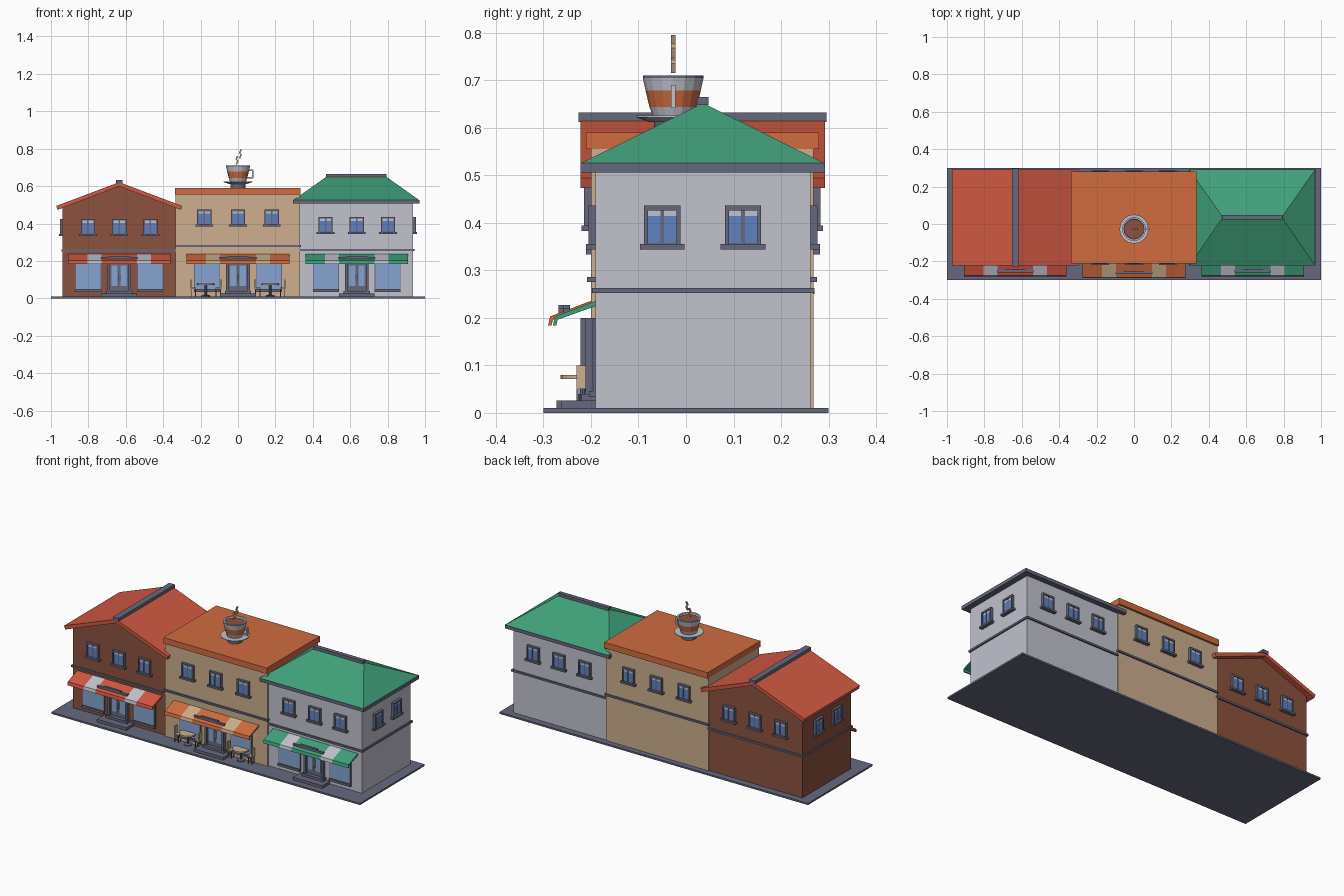
import bpy, bmesh, math
from mathutils import Matrix, Vector

if "Cube" in bpy.data.objects:
    bpy.data.objects.remove(bpy.data.objects["Cube"])

MATS = {}
def colour(name, r, g, b):
    m = bpy.data.materials.new(name)
    m.use_nodes = True
    c = [((v / 255 + 0.055) / 1.055) ** 2.4 for v in (r, g, b)] + [1]
    m.diffuse_color = c
    m.node_tree.nodes["Principled BSDF"].inputs["Base Color"].default_value = c
    MATS[name] = m

colour("roof red", 208, 88, 66)
colour("brick brown", 140, 82, 62)
colour("sand", 205, 175, 142)
colour("orange", 208, 108, 62)
colour("pale grey", 194, 194, 206)
colour("green", 64, 160, 122)
colour("slate", 102, 105, 126)
colour("blue glass", 96, 130, 192)
colour("light glass", 134, 164, 208)

def finish(name, bm, mats, loc=(0, 0, 0), turn=0):
    bmesh.ops.recalc_face_normals(bm, faces=bm.faces)
    me = bpy.data.meshes.new(name)
    bm.to_mesh(me)
    bm.free()
    for m in mats:
        me.materials.append(MATS[m])
    ob = bpy.data.objects.new(name, me)
    ob.location = loc
    ob.rotation_euler.z = math.radians(turn)
    bpy.context.collection.objects.link(ob)
    return ob

def boxes(name, pieces, loc=(0, 0, 0), turn=0):
    """Each piece is (colour, x range, y range, z range)."""
    bm = bmesh.new()
    mats = list(dict.fromkeys(p[0] for p in pieces))
    for mat, *spans in pieces:
        size = [b - a for a, b in spans]
        mid = [(a + b) / 2 for a, b in spans]
        old = set(bm.faces)
        bmesh.ops.create_cube(bm, size=1, matrix=Matrix.Translation(mid) @ Matrix.Diagonal((*size, 1)))
        for f in set(bm.faces) - old:
            f.material_index = mats.index(mat)
    return finish(name, bm, mats, loc, turn)

def prism(name, mat, profile, axis, lo, hi):
    """Extrude a closed profile along x or y."""
    bm = bmesh.new()
    put = (lambda a, z, t: (t, a, z)) if axis == "x" else (lambda a, z, t: (a, t, z))
    face = bm.faces.new([bm.verts.new(put(a, z, lo)) for a, z in profile])
    new = bmesh.ops.extrude_face_region(bm, geom=[face])["geom"]
    shift = Vector(put(0, 0, hi - lo))
    bmesh.ops.translate(bm, vec=shift, verts=[v for v in new if isinstance(v, bmesh.types.BMVert)])
    return finish(name, bm, [mat])

def lathe(name, mats, profile, loc, sides=16):
    """Profile rows are (radius, height, colour index of the band above)."""
    bm = bmesh.new()
    rings = []
    for r, z, _ in profile:
        rings.append([bm.verts.new((r * math.cos(a), r * math.sin(a), z))
                      for a in (math.tau * i / sides for i in range(sides))])
    for (low, high), row in zip(zip(rings, rings[1:]), profile):
        for i in range(sides):
            j = (i + 1) % sides
            bm.faces.new((low[i], low[j], high[j], high[i])).material_index = row[2]
    bm.faces.new(rings[0]).material_index = profile[0][2]
    bm.faces.new(rings[-1]).material_index = profile[-1][2]
    return finish(name, bm, mats, loc)

# Upper window: frame, mullion, panes with pale top band, sill
def window(name, loc, turn):
    p = [("slate", (-.038, .038), (-.008, .004), (0, .09)),
         ("slate", (-.047, .047), (-.02, .004), (-.002, .009))]
    for s in (-1, 1):
        x = sorted((s * .004, s * .03))
        p += [("blue glass", x, (-.01, 0), (.012, .068)),
              ("pale grey", x, (-.01, 0), (.068, .08)),
              ("slate", sorted((s * .03, s * .038)), (-.015, 0), (0, .09))]
    p.append(("slate", (-.038, .038), (-.015, 0), (.08, .09)))
    boxes(name, p, loc, turn)

def shop_window(name, loc):
    boxes(name, [("slate", (-.07, .07), (-.005, .004), (.045, .2)),
                 ("light glass", (-.065, .065), (-.007, 0), (.05, .195)),
                 ("slate", (-.07, .07), (-.014, 0), (.033, .046))], loc)

# Double door with posts, glass leaves and two steps
def door(name, loc):
    p = [("slate", (-.06, .06), (-.008, .004), (.01, .2)),
         ("slate", (-.065, .065), (-.022, 0), (.185, .2)),
         ("slate", (-.095, .095), (-.072, 0), (.01, .026)),
         ("slate", (-.07, .07), (-.03, 0), (.026, .04))]
    for s in (-1, 1):
        p += [("slate", sorted((s * .05, s * .063)), (-.022, 0), (.03, .2)),
              ("light glass", sorted((s * .008, s * .042)), (-.011, 0), (.065, .175)),
              ("pale grey", sorted((s * .003, s * .006)), (-.02, 0), (.09, .13))]
    boxes(name, p, loc)

# Striped sloping awning with a drop edge and a plain bar on top
def awning(name, cx, wall, main, second):
    edges = [-.275, -.17, -.095, .095, .17, .275]
    profile = [(wall + .003, .237), (wall - .086, .203), (wall - .09, .184),
               (wall - .083, .184), (wall - .08, .196), (wall + .003, .226)]
    for i, (a, b) in enumerate(zip(edges, edges[1:])):
        prism(f"{name}_stripe_{i + 1}", second if i % 2 else main, profile, "x", cx + a, cx + b)
    boxes(name + "_bar", [("slate", (-.098, .098), (-.068, -.054), (.21, .221)),
                          ("slate", (-.055, .055), (-.068, -.054), (.221, .227))], (cx, wall, 0))

# Ground slab
boxes("pavement", [("slate", (-1, 1), (-.3, .3), (0, .01))])

# Brick house with gable roof
RX = .635
gable = [(-.302, .01), (.302, .01), (.302, .49), (0, .602), (-.302, .49)]
prism("brick_house_walls", "brick brown", [(x - RX, z) for x, z in gable], "y", -.19, .262)
chevron = [(-.337, .494), (0, .621), (.337, .494), (.33, .473), (0, .599), (-.33, .473)]
prism("gable_roof", "roof red", [(x - RX, z) for x, z in chevron], "y", -.222, .292)
boxes("gable_ridge_cap", [("slate", (-.018, .018), (-.226, .296), (.612, .632))], (-RX, 0, 0))

# Cafe with flat roof
boxes("cafe_walls", [("sand", (-.334, .331), (-.2, .268), (.01, .56))])
boxes("flat_roof", [("orange", (-.336, .334), (-.21, .28), (.555, .59))])

# Grey house with hip roof
boxes("grey_house_walls", [("pale grey", (.331, .936), (-.19, .262), (.01, .508))])
boxes("hip_eaves", [("slate", (.295, .97), (-.222, .292), (.506, .526))])
bm = bmesh.new()
c = [bm.verts.new((x, y, .526)) for x, y in ((.297, -.22), (.968, -.22), (.968, .29), (.297, .29))]
r0, r1 = [bm.verts.new((x, .036, .652)) for x in (.475, .79)]
for f in ((c[0], c[1], r1, r0), (c[1], c[2], r1), (c[2], c[3], r0, r1), (c[3], c[0], r0), c[::-1]):
    bm.faces.new(f)
finish("hip_roof", bm, ["green"])
boxes("hip_ridge_cap", [("slate", (.47, .795), (.023, .047), (.648, .665))])

# Everything that repeats on each house: (name, centre, front, back, belt, window base, colours)
HOUSES = [("brick_house", -.635, -.19, .262, .25, .335, "roof red", "pale grey"),
          ("cafe", 0, -.2, .268, .275, .385, "orange", "sand"),
          ("grey_house", .635, -.19, .262, .252, .346, "green", "pale grey")]
for name, cx, front, back, belt, base, main, second in HOUSES:
    half = .336 if name == "cafe" else .309
    boxes(name + "_belt", [("slate", (cx - half, cx + half), (front - .008, back + .008), (belt, belt + .011))])
    gap = .18 if name == "cafe" else .167
    for i in (-1, 0, 1):
        window(f"{name}_front_window_{i + 2}", (cx + i * gap, front, base), 0)
        window(f"{name}_back_window_{i + 2}", (cx + i * gap, back, base), 180)
    if name != "cafe":
        side = 1 if cx > 0 else -1
        for i, y in enumerate((-.05, .12)):
            window(f"{name}_side_window_{i + 1}", (cx + side * .302, y, base), side * 90)
    door(name + "_door", (cx, front, 0))
    awning(name + "_awning", cx, front, main, second)
    for s, label in ((-1, "right"), (1, "left")):
        shop_window(f"{name}_{label}_shop_window", (cx + s * .165, front, 0))

# Cafe tables, each with two chairs
for s, label in ((-1, "right"), (1, "left")):
    spot = (s * .172, -.218, 0)
    lathe(label + "_table_top", ["sand"], [(.046, .071, 0), (.046, .08, 0)], spot)
    lathe(label + "_table_stand", ["slate"], [(.022, .01, 0), (.022, .015, 0), (.006, .018, 0), (.006, .072, 0)], spot, 8)
    for t in (-1, 1):
        p = [("sand", sorted((t * .052, t * .08)), (-.012, .012), (.05, .057)),
             ("sand", sorted((t * .076, t * .083)), (-.012, .012), (.05, .1))]
        for x in (.055, .078):
            for y in (-.01, .01):
                p.append(("slate", (t * x - .002, t * x + .002), (y - .002, y + .002), (.01, .05)))
        boxes(f"{label}_table_chair_{'a' if t < 0 else 'b'}", p, spot)

# Rooftop cup on a saucer
CUP = (0, -.027, 0)
lathe("cup_stand", ["slate"], [(.04, .588, 0), (.04, .614, 0)], CUP)
lathe("saucer", ["pale grey"], [(.05, .612, 0), (.078, .622, 0), (.078, .626, 0), (.04, .624, 0)], CUP)
lathe("cup", ["pale grey", "orange", "slate", "brick brown"],
      [(.042, .622, 0), (.05, .644, 1), (.058, .678, 0), (.064, .705, 2),
       (.064, .71, 0), (.055, .71, 0), (.053, .7, 3)], CUP)
boxes("cup_handle", [("pale grey", (.05, .082), (-.005, .005), (.682, .69)),
                     ("pale grey", (.074, .082), (-.005, .005), (.642, .69)),
                     ("pale grey", (.048, .082), (-.005, .005), (.642, .65))], CUP)

# Two bent wisps of steam
for label, x, z in (("low", -.014, .715), ("high", .004, .748)):
    path = [(x, z), (x + .009, z + .02), (x, z + .028), (x + .008, z + .047)]
    band = path + [(a + .008, b) for a, b in reversed(path)]
    prism(label + "_steam", "sand", band, "y", CUP[1] - .005, CUP[1] + .005)
